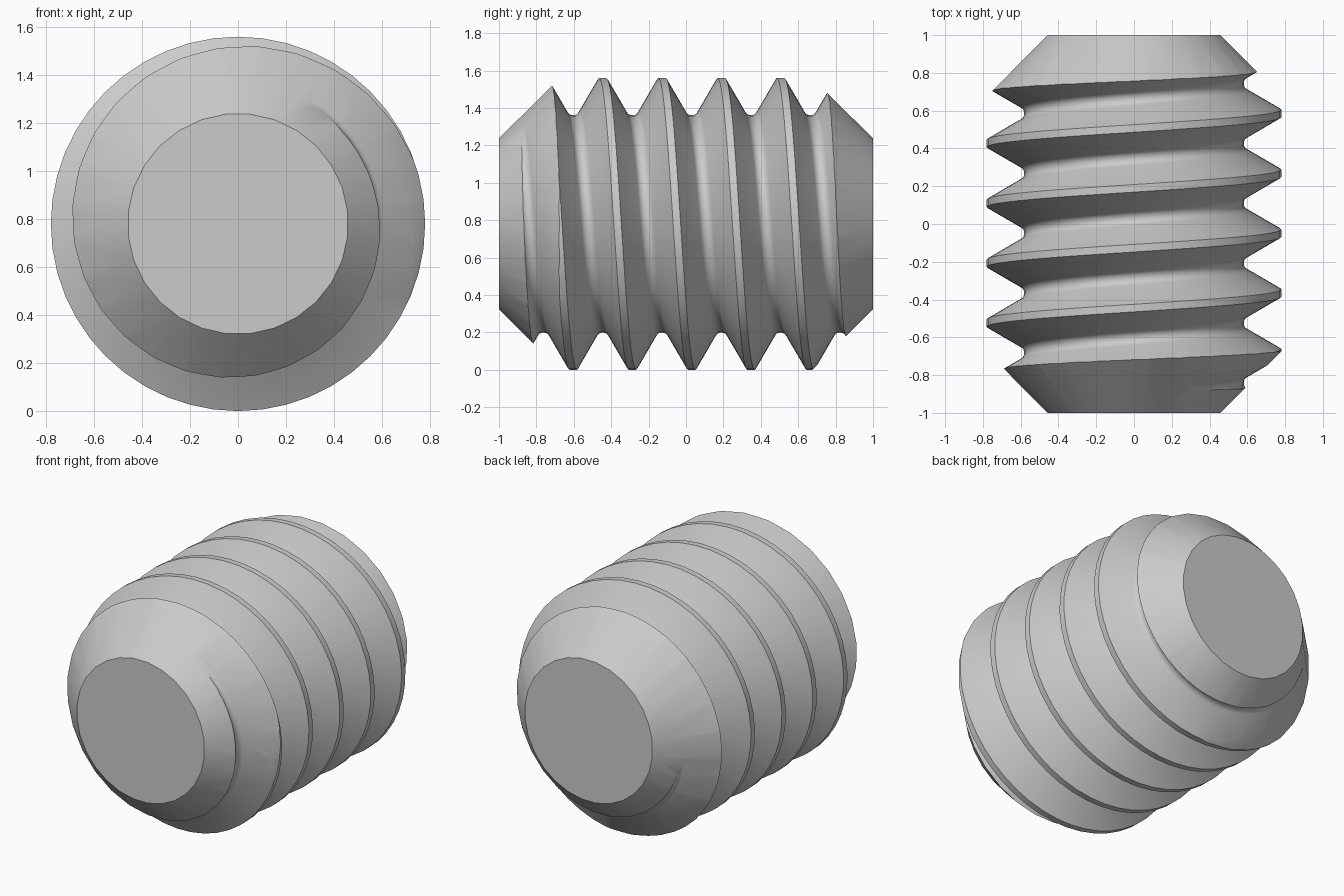
import bpy, bmesh
from math import sin, cos, pi, radians

cube = bpy.data.objects.get("Cube")
if cube:
    bpy.data.objects.remove(cube, do_unlink=True)

PITCH, CREST_R, AXIS_Z = 0.317, 0.78, 0.78
CREST_HALF, FILLET = 0.02, 0.041
FIRST_CREST = -0.445        # crest position along y at the top of the screw
SEGMENTS, TURNS = 48, 10

steel = bpy.data.materials.new("plain grey steel")
steel.use_nodes = True
colour = (0.6, 0.6, 0.6, 1)
steel.diffuse_color = colour
steel.node_tree.nodes["Principled BSDF"].inputs["Base Color"].default_value = colour


def point(r, angle, y):
    return (r * sin(angle), y, AXIS_Z + r * cos(angle))


def make_object(name, bm):
    bmesh.ops.recalc_face_normals(bm, faces=bm.faces)
    mesh = bpy.data.meshes.new(name)
    bm.to_mesh(mesh)
    bm.free()
    mesh.materials.append(steel)
    obj = bpy.data.objects.new(name, mesh)
    bpy.context.collection.objects.link(obj)
    return obj


# One pitch of 60 degree thread: flat crest, straight flanks, rounded root
apex = CREST_R - (PITCH / 2 - CREST_HALF) * 3 ** 0.5
profile = [(-CREST_HALF, CREST_R), (CREST_HALF, CREST_R)]
for deg in range(-60, 61, 15):
    t = radians(deg)
    profile.append((PITCH / 2 + FILLET * sin(t), apex + 2 * FILLET - FILLET * cos(t)))

# Threaded body: columns of the profile, each shifted along the helix
bm = bmesh.new()
rows = len(profile)
count = rows * TURNS
columns = []
for i in range(SEGMENTS):
    angle = 2 * pi * i / SEGMENTS
    column = []
    for k in range(-4, -4 + TURNS + (i == 0)):
        for dy, r in profile:
            y = FIRST_CREST + dy + PITCH * (k + i / SEGMENTS)
            column.append(bm.verts.new(point(r, angle, y)))
    columns.append(column)
# The last column joins the first one a full turn further along
columns.append(columns[0][rows:])
for a, b in zip(columns, columns[1:]):
    for j in range(count - 1):
        bm.faces.new((a[j], a[j + 1], b[j + 1], b[j]))

# Close both ends, beyond the trimmed length
seam = columns[0]
start = [c[0] for c in columns] + seam[rows - 1:0:-1]
end = [c[count - 1] for c in columns] + seam[-2:count - 1:-1]
for loop, y in ((start, -2.5), (end, 2.5)):
    tip = bm.verts.new((0, y, AXIS_Z))
    for a, b in zip(loop, loop[1:] + loop[:1]):
        bm.faces.new((a, b, tip))
screw = make_object("threaded_screw", bm)

# Trimming solid: plain cylinder with 45 degree chamfered ends
bm = bmesh.new()
SIDES = 28
rings = []
for r, y in ((0.46, -1), (0.96, -0.5), (0.96, 0.5), (0.46, 1)):
    rings.append([bm.verts.new(point(r, 2 * pi * (i + 0.5) / SIDES, y)) for i in range(SIDES)])
for a, b in zip(rings, rings[1:]):
    for i in range(SIDES):
        j = (i + 1) % SIDES
        bm.faces.new((a[i], a[j], b[j], b[i]))
bm.faces.new(rings[0])
bm.faces.new(rings[-1])
trim = make_object("chamfer_trimmer", bm)
trim.hide_render = True

# Trim the thread to the chamfered shape
cut = screw.modifiers.new("chamfered ends", "BOOLEAN")
cut.operation = "INTERSECT"
cut.solver = "EXACT"
cut.object = trim
bpy.ops.object.select_all(action="DESELECT")
bpy.context.view_layer.objects.active = screw
screw.select_set(True)
bpy.ops.object.modifier_apply(modifier=cut.name)
bpy.data.objects.remove(trim, do_unlink=True)
bpy.ops.object.shade_smooth_by_angle(angle=radians(25))
